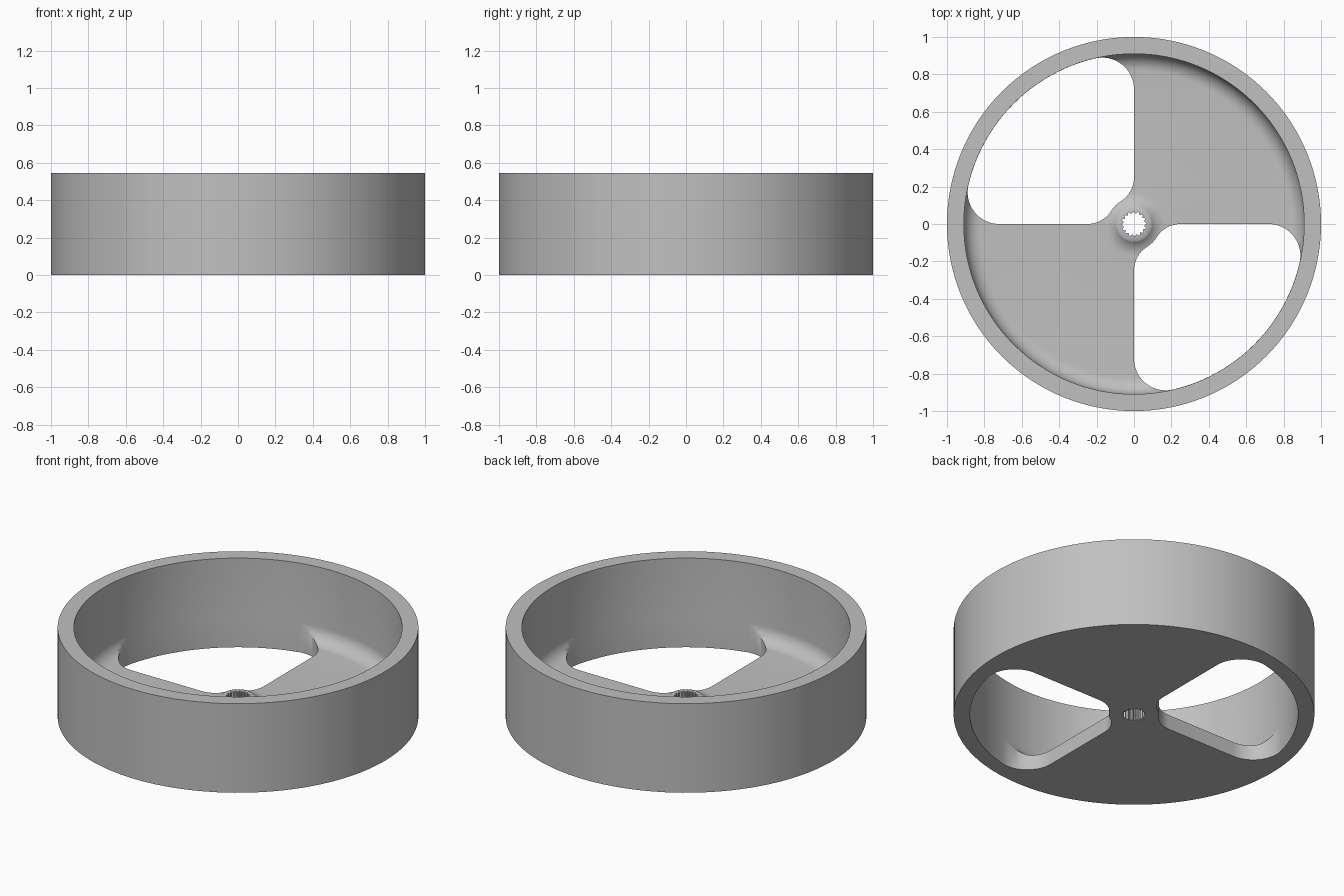
import bpy, bmesh
from math import sin, cos, pi, atan2, sqrt, radians

cube = bpy.data.objects.get("Cube")
if cube:
    bpy.data.objects.remove(cube, do_unlink=True)

HEIGHT, FLOOR, INNER = 0.545, 0.09, 0.91
SEGMENTS = 128

grey = bpy.data.materials.new("plain grey")
grey.use_nodes = True
grey.diffuse_color = (0.53, 0.53, 0.53, 1)
grey.node_tree.nodes["Principled BSDF"].inputs["Base Color"].default_value = grey.diffuse_color


def arc(cx, cy, r, start, end, steps):
    """Points on a circular arc, angles in radians."""
    angles = [start + (end - start) * i / steps for i in range(steps + 1)]
    return [(cx + r * cos(a), cy + r * sin(a)) for a in angles]


def make_object(name, bm):
    bmesh.ops.recalc_face_normals(bm, faces=bm.faces)
    mesh = bpy.data.meshes.new(name)
    bm.to_mesh(mesh)
    bm.free()
    mesh.materials.append(grey)
    obj = bpy.data.objects.new(name, mesh)
    bpy.context.collection.objects.link(obj)
    return obj


def add_prism(bm, outline, turn, bottom, top):
    """Extrude a flat outline, turned about the z axis."""
    c, s = cos(turn), sin(turn)
    verts = [bm.verts.new((x * c - y * s, x * s + y * c, bottom)) for x, y in outline]
    face = bm.faces.new(verts)
    new = bmesh.ops.extrude_face_region(bm, geom=[face])["geom"]
    bmesh.ops.translate(bm, vec=(0, 0, top - bottom),
                        verts=[v for v in new if isinstance(v, bmesh.types.BMVert)])


# Wheel body: turned profile with raised hub, filleted floor and tall rim
fillet = 0.09
profile = [(0, 0), (1, 0), (1, HEIGHT), (INNER, HEIGHT)]
profile += arc(INNER - fillet, FLOOR + fillet, fillet, 0, -pi / 2, 10)
profile += arc(0.17, FLOOR + 0.109, 0.109, radians(270), radians(223), 8)
profile += [(0, 0.125)]

bm = bmesh.new()
verts = [bm.verts.new((r, 0, z)) for r, z in profile]
edges = [bm.edges.new(pair) for pair in zip(verts, verts[1:])]
bmesh.ops.spin(bm, geom=verts + edges, cent=(0, 0, 0), axis=(0, 0, 1),
               angle=2 * pi, steps=SEGMENTS)
bmesh.ops.remove_doubles(bm, verts=bm.verts, dist=0.0001)
wheel = make_object("wheel", bm)

# Quarter opening: rounded outer corners, and a hub arc blended into both sides
reach, corner = INNER - 0.0005, 0.17
far = sqrt((reach - corner) ** 2 - corner ** 2)
tip = atan2(corner, far)
near, blend, hub = 0.25, 0.153, 0.14
lean = atan2(blend, near)
opening = arc(far, corner, corner, -pi / 2, tip, 16)
opening += arc(0, 0, reach, tip, pi / 2 - tip, 24)[1:]
opening += arc(corner, far, corner, pi / 2 - tip, pi, 16)[1:]
opening += arc(blend, near, blend, pi, 1.5 * pi - lean, 10)
opening += arc(0, 0, hub, pi / 2 - lean, lean, 8)[1:]
opening += arc(near, blend, blend, pi + lean, 1.5 * pi, 10)[1:]

# Splined bore: alternating pairs of points on two radii
teeth = 16
bore = []
for i in range(teeth * 4):
    a = 2 * pi * i / (teeth * 4)
    r = 0.067 if i % 4 < 2 else 0.057
    bore.append((r * cos(a), r * sin(a)))

bm = bmesh.new()
for turn in (pi / 2, -pi / 2):
    add_prism(bm, opening, turn, -0.1, FLOOR + fillet + 0.02)
add_prism(bm, bore, 0, -0.1, 0.3)
cutter = make_object("opening_cutter", bm)
cutter.hide_render = True

# Cut the openings and the bore, then shade
cut = wheel.modifiers.new("openings", "BOOLEAN")
cut.object = cutter
cut.operation = "DIFFERENCE"
cut.solver = "EXACT"
bpy.ops.object.select_all(action="DESELECT")
bpy.context.view_layer.objects.active = wheel
wheel.select_set(True)
bpy.ops.object.modifier_apply(modifier=cut.name)
bpy.data.objects.remove(cutter, do_unlink=True)
bpy.ops.object.shade_smooth_by_angle(angle=radians(48))
